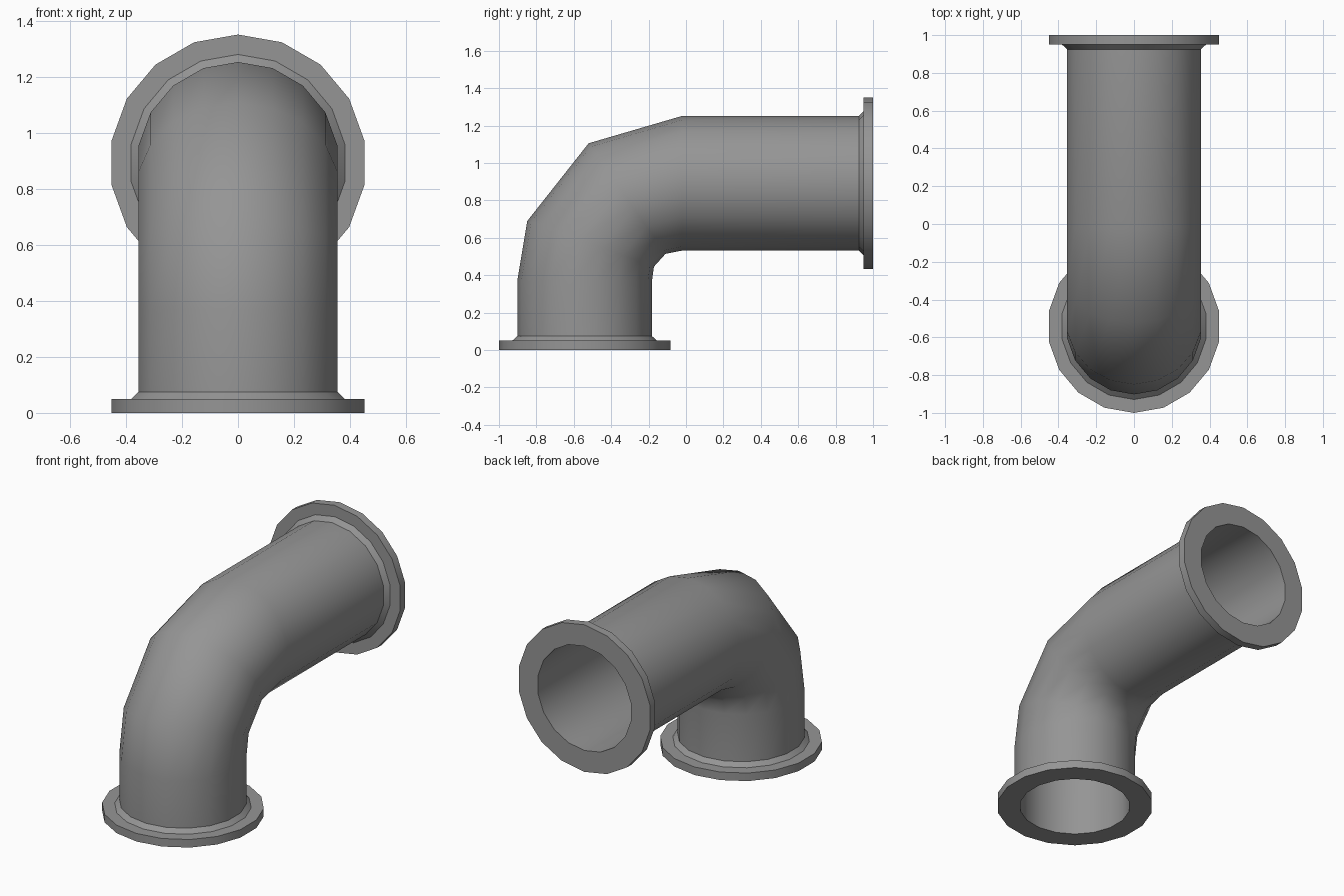
import bpy
import bmesh
from math import sin, cos, radians, tau

SIDES = 18
BORE, WALL, RIM, COLLAR = 0.325, 0.36, 0.458, 0.387
THICK, NECK = 0.05, 0.075      # flange plate height, top of the chamfered collar
AXIS_Y, AXIS_Z = -0.542, 0.892  # centre lines of the two straight runs

cube = bpy.data.objects.get("Cube")
if cube:
    bpy.data.objects.remove(cube, do_unlink=True)

metal = bpy.data.materials.new("grey_metal")
metal.use_nodes = True
grey = (0.3, 0.3, 0.3, 1)
metal.diffuse_color = grey
metal.node_tree.nodes["Principled BSDF"].inputs["Base Color"].default_value = grey


def loft(name, rings, closed):
    """Skin rings given as (y, z, tilt in degrees, radius)."""
    bm = bmesh.new()
    loops = []
    for y, z, tilt, r in rings:
        a = radians(tilt)
        loop = []
        for i in range(SIDES):
            t = tau * i / SIDES
            up = r * cos(t)
            loop.append(bm.verts.new((r * sin(t), y - up * cos(a), z + up * sin(a))))
        loops.append(loop)
    pairs = list(zip(loops, loops[1:]))
    if closed:
        pairs.append((loops[-1], loops[0]))
    for low, high in pairs:
        for i in range(SIDES):
            j = (i + 1) % SIDES
            bm.faces.new((low[i], low[j], high[j], high[i]))
    bmesh.ops.recalc_face_normals(bm, faces=bm.faces)
    mesh = bpy.data.meshes.new(name)
    bm.to_mesh(mesh)
    bm.free()
    mesh.materials.append(metal)
    obj = bpy.data.objects.new(name, mesh)
    bpy.context.collection.objects.link(obj)
    bpy.ops.object.select_all(action='DESELECT')
    obj.select_set(True)
    bpy.context.view_layer.objects.active = obj
    bpy.ops.object.shade_smooth_by_angle(angle=radians(40))


# Bent pipe: outer wall one way, bore back the other way
path = [
    (AXIS_Y, NECK, 0),
    (AXIS_Y, 0.37, 0),
    (-0.51, 0.568, 19.8),
    (-0.315, 0.81, 55.2),
    (-0.02, AXIS_Z, 90),
    (1 - NECK, AXIS_Z, 90),
]
outer = [(*p, WALL) for p in path]
inner = [(*p, BORE) for p in reversed(path)]
loft("elbow_pipe", outer + inner, True)

# Flanges with chamfered collars: (radius, distance from the open end)
profile = [(BORE, NECK), (BORE, 0), (RIM, 0), (RIM, THICK), (COLLAR, THICK), (WALL, NECK)]
loft("bottom_flange", [(AXIS_Y, d, 0, r) for r, d in profile], False)
loft("back_flange", [(1 - d, AXIS_Z, 90, r) for r, d in profile], False)
